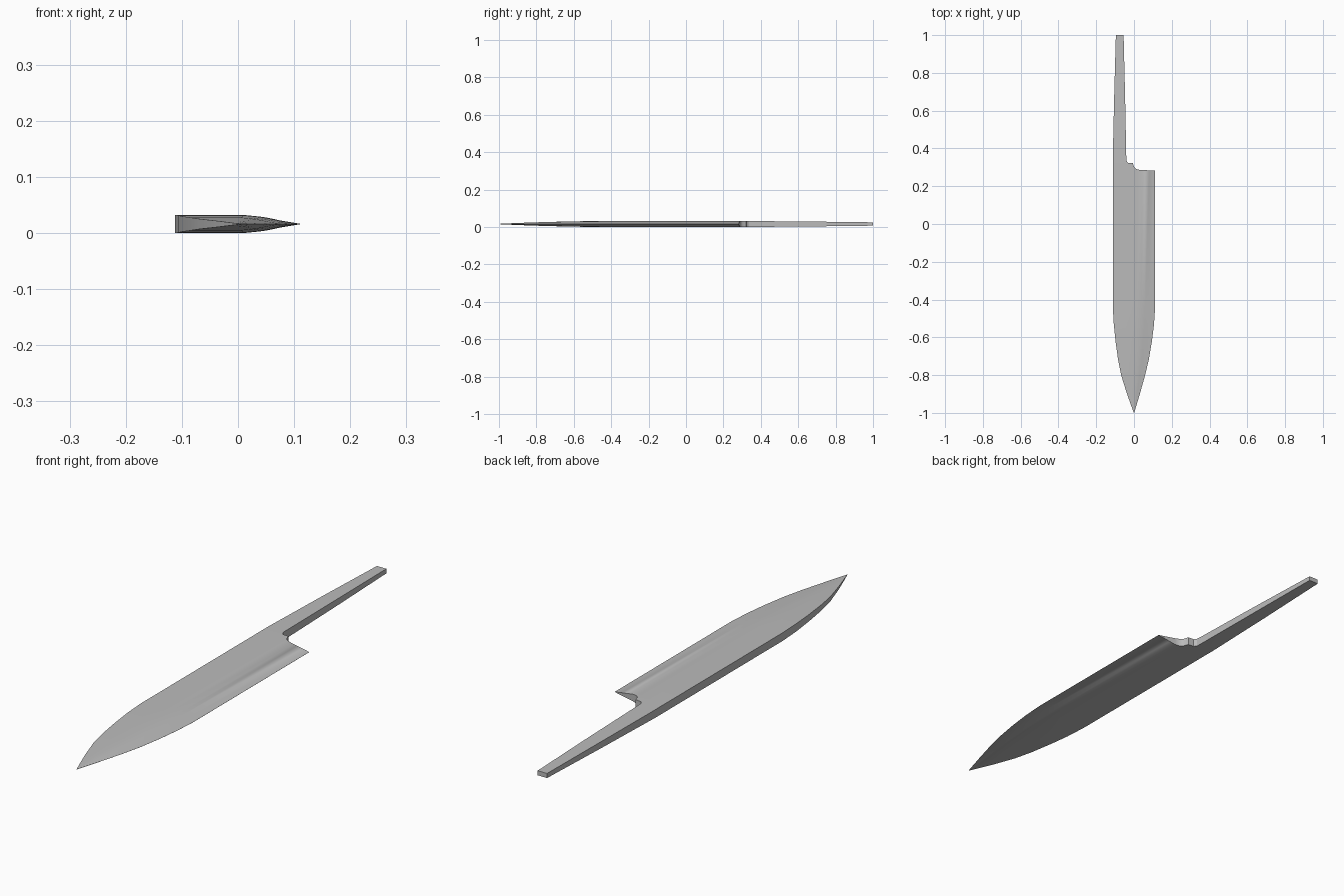
import bpy, bmesh
from math import radians

if "Cube" in bpy.data.objects:
    bpy.data.objects.remove(bpy.data.objects["Cube"])

steel = bpy.data.materials.new("brushed_steel")
steel.use_nodes = True
grey = (0.5, 0.5, 0.5, 1)
steel.diffuse_color = grey
steel.node_tree.nodes["Principled BSDF"].inputs["Base Color"].default_value = grey

MID = 0.016    # height of the centre plane
EDGE = 0.112   # cutting edge position along the straight blade

# Stations from tip to tang end: y, spine x, edge x, half thickness
blade = [(-1.0, -0.001, 0.001, 0.001), (-0.9, -0.037, 0.031, 0.0055),
         (-0.8, -0.068, 0.059, 0.009), (-0.72, -0.084, 0.078, 0.0115),
         (-0.62, -0.098, 0.095, 0.0135), (-0.53, -0.107, 0.106, 0.0155),
         (-0.44, -0.112, EDGE, 0.016), (0.283, -0.112, EDGE, 0.016)]
notch = [(0.286, 0.03), (0.292, 0.01), (0.302, 0.0), (0.322, -0.006),
         (0.324, -0.032), (0.335, -0.04)]
tang = [(0.36, -0.112, -0.041, 0.0157), (0.67, -0.105, -0.047, 0.013),
        (1.0, -0.096, -0.055, 0.009)]
stations = blade + [(y, -0.112, x, 0.016) for y, x in notch] + tang

# Cross-section taper: fraction from spine to edge, share of thickness
taper = [(0, 1), (0.3, 1), (0.55, 1), (0.69, 0.8), (0.76, 0.63), (0.86, 0.32), (1, 0.01)]


def thickness(t):
    for (a, ha), (b, hb) in zip(taper, taper[1:]):
        if t <= b:
            return ha + (hb - ha) * (t - a) / (b - a)
    return taper[-1][1]


# Loft closed rings along the knife; columns past the notch collapse onto it
bm = bmesh.new()
rings = []
for y, spine, edge, half in stations:
    full = edge if y < 0.284 else EDGE
    upper, lower = [], []
    for t, _ in taper:
        x = min(spine + (full - spine) * t, edge)
        h = half * thickness((x - spine) / (full - spine))
        upper.append(bm.verts.new((x, y, MID + h)))
        lower.append(bm.verts.new((x, y, MID - h)))
    rings.append(upper + lower[::-1])

for a, b in zip(rings, rings[1:]):
    for i in range(len(a)):
        j = (i + 1) % len(a)
        bm.faces.new((a[i], a[j], b[j], b[i]))
bm.faces.new(rings[0])
bm.faces.new(rings[-1][::-1])
bmesh.ops.remove_doubles(bm, verts=bm.verts, dist=0.0001)
bmesh.ops.recalc_face_normals(bm, faces=bm.faces)

mesh = bpy.data.meshes.new("knife_blade_and_tang")
bm.to_mesh(mesh)
bm.free()
mesh.materials.append(steel)
knife = bpy.data.objects.new("knife_blade_and_tang", mesh)
bpy.context.collection.objects.link(knife)

# Smooth the blade faces, keep spine and heel crisp
bpy.context.view_layer.objects.active = knife
knife.select_set(True)
bpy.ops.object.shade_smooth_by_angle(angle=radians(30))
